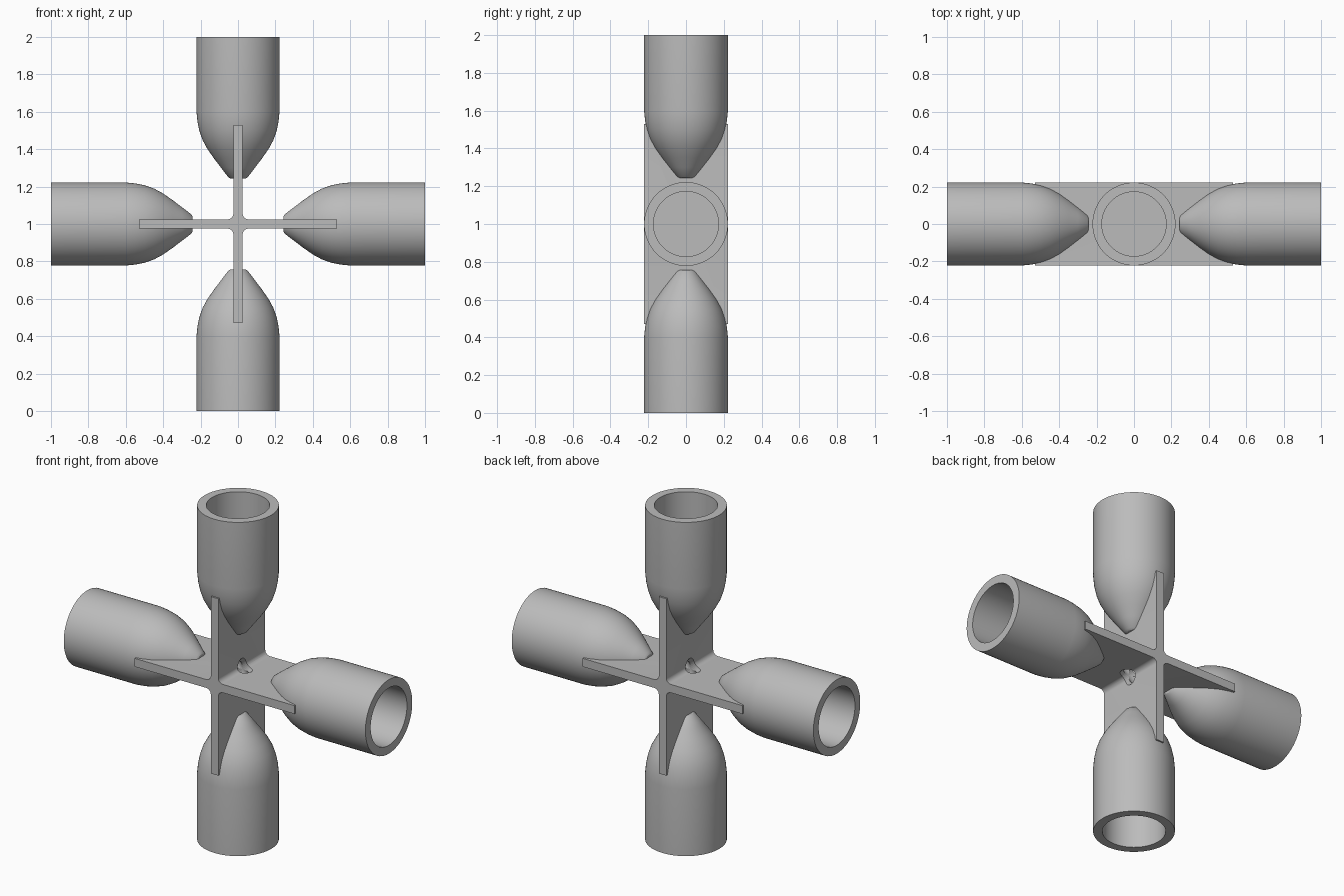
import bpy, bmesh, math
from mathutils import Matrix, Vector

if "Cube" in bpy.data.objects:
    bpy.data.objects.remove(bpy.data.objects["Cube"])

R_OUT, R_IN = 0.222, 0.172      # socket radii
T, FIL, END = 0.025, 0.03, 0.53  # web half thickness, fillet radius, web reach
CENTRE = Vector((0, 0, 1))

grey = bpy.data.materials.new("grey_plastic")
grey.diffuse_color = (0.5, 0.5, 0.5, 1)
grey.use_nodes = True
grey.node_tree.nodes["Principled BSDF"].inputs["Base Color"].default_value = grey.diffuse_color


def finish(name, bm):
    bmesh.ops.remove_doubles(bm, verts=bm.verts, dist=1e-5)
    bmesh.ops.recalc_face_normals(bm, faces=bm.faces)
    me = bpy.data.meshes.new(name)
    bm.to_mesh(me)
    bm.free()
    me.materials.append(grey)
    ob = bpy.data.objects.new(name, me)
    bpy.context.collection.objects.link(ob)
    return ob


def smooth(ob):
    bpy.ops.object.select_all(action='DESELECT')
    ob.select_set(True)
    bpy.context.view_layer.objects.active = ob
    bpy.ops.object.shade_smooth_by_angle(angle=math.radians(30))


# Tapered tube sockets: (radius, distance from hub), spun around the arm axis
PROFILE = [(0, 0.243), (0.04, 0.243), (0.052, 0.25), (0.09, 0.30), (0.128, 0.35),
           (0.163, 0.40), (0.19, 0.45), (0.207, 0.50), (0.217, 0.55), (R_OUT, 0.60),
           (R_OUT, 1.0), (R_IN, 1.0), (R_IN, 0.535), (0, 0.535)]


def socket(name, angle):
    bm = bmesh.new()
    vs = [bm.verts.new((r, 0, h)) for r, h in PROFILE]
    es = [bm.edges.new(p) for p in zip(vs, vs[1:])]
    bmesh.ops.spin(bm, geom=vs + es, axis=(0, 0, 1), cent=(0, 0, 0),
                   angle=2 * math.pi, steps=64)
    bm.transform(Matrix.Translation(CENTRE) @ Matrix.Rotation(angle, 4, 'Y'))
    smooth(finish(name, bm))


for i, side in enumerate(("top", "right", "bottom", "left")):
    socket(side + "_socket", i * math.pi / 2)

# Crossed webs with filleted inner corners, extruded across the depth
quarter = [(END, T)]
c = T + FIL
for k in range(9):
    a = math.radians(270 - k * 90 / 8)
    quarter.append((c + FIL * math.cos(a), c + FIL * math.sin(a)))
quarter.append((T, END))
bm = bmesh.new()
outline = []
for q in range(4):
    m = Matrix.Rotation(q * math.pi / 2, 2)
    for p in quarter:
        x, z = m @ Vector(p)
        outline.append(bm.verts.new((x, -R_OUT, z + 1)))
face = bm.faces.new(outline)
ext = bmesh.ops.extrude_face_region(bm, geom=[face])
bmesh.ops.translate(bm, vec=(0, 2 * R_OUT, 0),
                    verts=[v for v in ext["geom"] if isinstance(v, bmesh.types.BMVert)])
web = finish("crossed_webs", bm)

# Diagonal holes drilled through the hub
for i, angle in enumerate((math.pi / 4, -math.pi / 4)):
    bm = bmesh.new()
    bmesh.ops.create_cone(bm, cap_ends=True, segments=32, radius1=0.045, radius2=0.045,
                          depth=0.3, matrix=Matrix.Translation(CENTRE) @ Matrix.Rotation(angle, 4, 'Y'))
    cutter = finish("hole_cutter_%d" % (i + 1), bm)
    cutter.hide_render = True
    cutter.hide_set(True)
    mod = web.modifiers.new("hole_%d" % (i + 1), 'BOOLEAN')
    mod.operation = 'DIFFERENCE'
    mod.solver = 'EXACT'
    mod.object = cutter
smooth(web)
